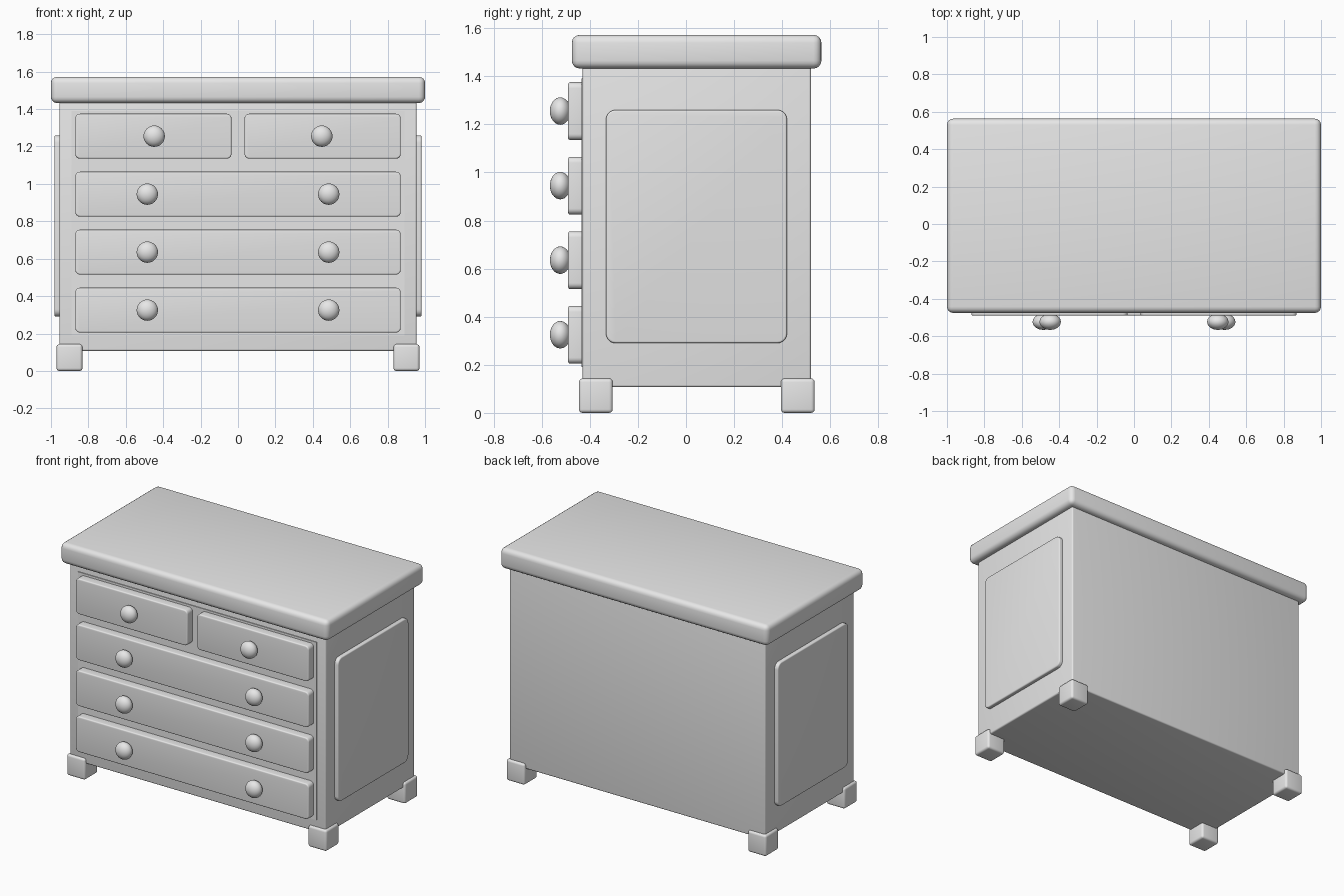
import bpy, bmesh, math

if "Cube" in bpy.data.objects:
    bpy.data.objects.remove(bpy.data.objects["Cube"])

paint = bpy.data.materials.new("light grey")
paint.diffuse_color = (0.8, 0.8, 0.8, 1)
paint.use_nodes = True
paint.node_tree.nodes["Principled BSDF"].inputs["Base Color"].default_value = paint.diffuse_color


def finish(name, bm):
    me = bpy.data.meshes.new(name)
    bmesh.ops.recalc_face_normals(bm, faces=bm.faces)
    bm.to_mesh(me)
    bm.free()
    me.materials.append(paint)
    ob = bpy.data.objects.new(name, me)
    bpy.context.collection.objects.link(ob)
    bpy.ops.object.select_all(action='DESELECT')
    ob.select_set(True)
    bpy.context.view_layer.objects.active = ob
    bpy.ops.object.shade_smooth_by_angle(angle=math.radians(40))
    return ob


def box(name, x, y, z, edge=0.0, corner=0.0, axis=1):
    """Box from (min, max) ranges; edges along axis get the corner radius first."""
    bm = bmesh.new()
    bmesh.ops.create_cube(bm, size=1)
    for v in bm.verts:
        for i, (a, b) in enumerate((x, y, z)):
            v.co[i] = a if v.co[i] < 0 else b
    if corner:
        es = [e for e in bm.edges
              if abs((e.verts[0].co - e.verts[1].co).normalized()[axis]) > 0.9]
        bmesh.ops.bevel(bm, geom=es, offset=corner, offset_type='OFFSET',
                        segments=5, profile=0.5, affect='EDGES')
    if edge:
        bm.normal_update()
        es = [e for e in bm.edges if e.calc_face_angle(0) > math.radians(50)]
        bmesh.ops.bevel(bm, geom=es, offset=edge, offset_type='OFFSET',
                        segments=4, profile=0.5, affect='EDGES')
    return finish(name, bm)


def knob(name, x, z):
    bm = bmesh.new()
    bmesh.ops.create_uvsphere(bm, u_segments=32, v_segments=16, radius=1)
    for v in bm.verts:
        v.co = (x + v.co.x * 0.057, -0.523 + v.co.z * 0.043, z + v.co.y * 0.057)
    return finish(name, bm)


# carcass and top slab
box("body", (-0.955, 0.955), (-0.43, 0.52), (0.107, 1.45), 0.01)
box("top_slab", (-1, 1), (-0.475, 0.563), (1.432, 1.572), 0.033)

# thin plate behind the drawers
box("drawer_backing", (-0.89, 0.89), (-0.435, -0.40), (0.19, 1.39))

# raised side panels and feet
for s, side in ((-1, "left"), (1, "right")):
    box(side + "_side_panel", tuple(sorted((s * 0.93, s * 0.981))),
        (-0.333, 0.42), (0.29, 1.26), 0.008, 0.04, 0)
    for y, end in ((-0.445, "front"), (0.395, "back")):
        box(f"{end}_{side}_foot", tuple(sorted((s * 0.832, s * 0.97))),
            (y, y + 0.14), (0, 0.143), 0.015)

# drawers: three full-width rows, and a split top row, two knobs per row
for row in range(4):
    z = 0.325 + 0.31 * row
    spans = [(-0.87, 0.87)] if row < 3 else [(-0.87, -0.035), (0.035, 0.87)]
    for i, span in enumerate(spans):
        box(f"drawer_{row}_{i}", span, (-0.49, -0.42), (z - 0.12, z + 0.12),
            0.008, 0.025, 1)
    kx = 0.485 if row < 3 else 0.448
    for s in (-1, 1):
        knob(f"knob_{row}_{'left' if s < 0 else 'right'}", s * kx, z)
